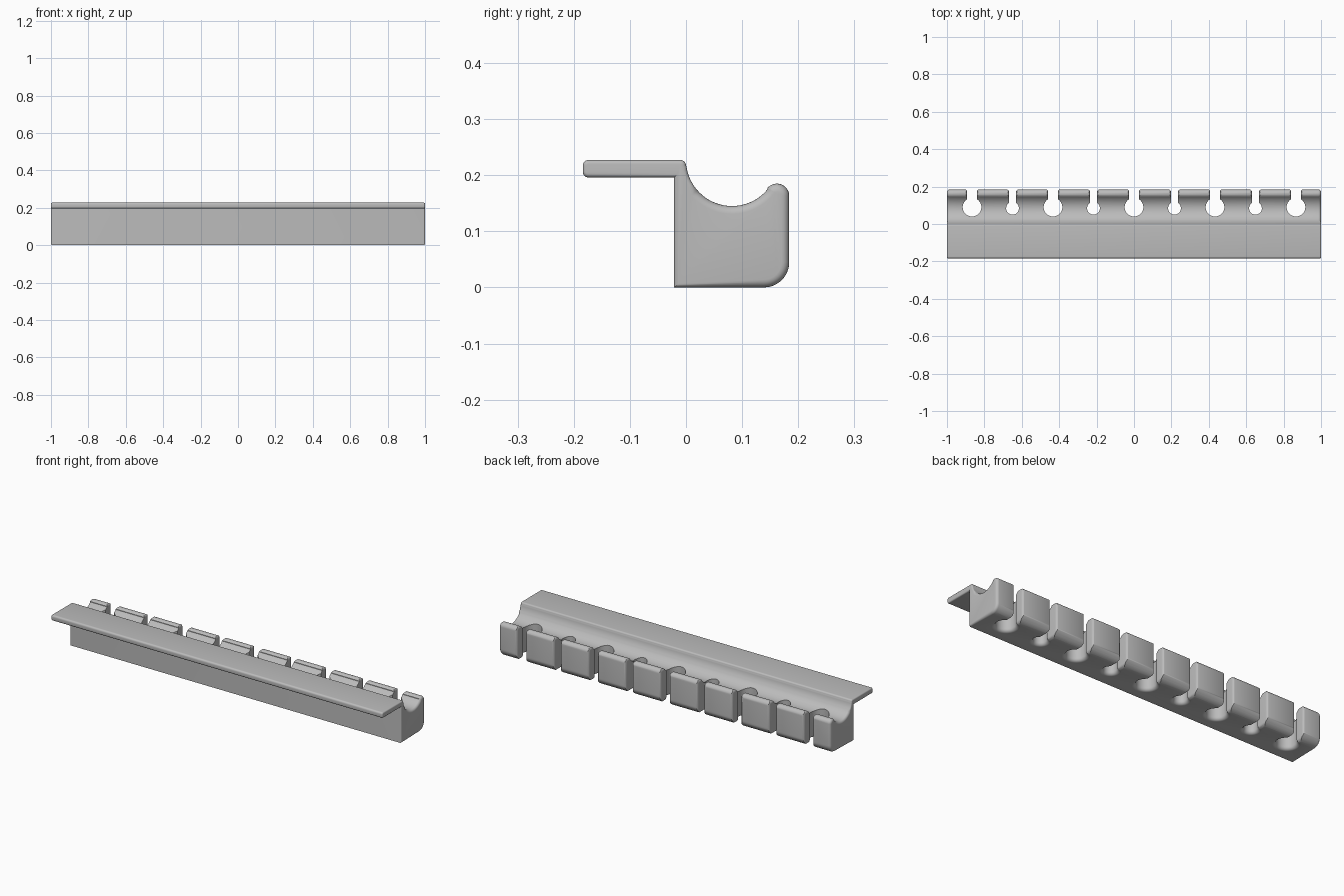
import bpy, bmesh
from math import sin, cos, radians, pi, asin, sqrt
from mathutils import Vector

default = bpy.data.objects.get("Cube")
if default:
    bpy.data.objects.remove(default, do_unlink=True)

grey = bpy.data.materials.new("light_grey")
grey.use_nodes = True
GREY = (0.5, 0.5, 0.5, 1)
grey.diffuse_color = GREY
grey.node_tree.nodes["Principled BSDF"].inputs["Base Color"].default_value = GREY


def arc(cx, cy, r, start, end, steps):
    angles = [radians(start + (end - start) * i / steps) for i in range(steps + 1)]
    return [Vector((cx + r * cos(a), cy + r * sin(a))) for a in angles]


def inset(points, amount):
    """Move each outline point inward along its mitred normal."""
    result = []
    for i, p in enumerate(points):
        a = (p - points[i - 1]).normalized()
        b = (points[(i + 1) % len(points)] - p).normalized()
        na, nb = Vector((-a.y, a.x)), Vector((-b.y, b.x))
        result.append(p + (na + nb) / (1 + na.dot(nb)) * amount(p))
    return result


def loft(bm, rings):
    """Skin a closed solid through rings of equal length."""
    rows = [[bm.verts.new(co) for co in ring] for ring in rings]
    n = len(rows[0])
    for low, high in zip(rows, rows[1:]):
        for i in range(n):
            j = (i + 1) % n
            bm.faces.new((low[i], low[j], high[j], high[i]))
    bm.faces.new(rows[0][::-1])
    bm.faces.new(rows[-1])


def make_object(name, bm):
    bmesh.ops.recalc_face_normals(bm, faces=bm.faces)
    mesh = bpy.data.meshes.new(name)
    bm.to_mesh(mesh)
    bm.free()
    mesh.materials.append(grey)
    obj = bpy.data.objects.new(name, mesh)
    bpy.context.collection.objects.link(obj)
    return obj


# Rail side profile (y, z): block, back lip, trough and front shelf
profile = [Vector((-0.021, 0))]
profile += arc(0.139, 0.045, 0.045, -90, 0, 10)
profile += arc(0.162, 0.163, 0.022, 0, 141, 14)
profile += arc(0.082, 0.227, 0.082, -40, -172, 28)
profile += arc(-0.010, 0.217, 0.010, 0, 90, 6)
profile += arc(-0.174, 0.217, 0.010, 90, 180, 6)
profile += arc(-0.174, 0.206, 0.010, 180, 270, 6)
profile += [Vector((-0.021, 0.196))]


def end_radius(p):
    return 0.014 if p.y < 0.19 and p.x > 0.02 else 0.007


# Rail body with rounded ends
rings = []
STEPS = 5
for side in (-1, 1):
    part = []
    for i in range(STEPS + 1):
        t = i / STEPS * pi / 2
        outline = inset(profile, lambda p: end_radius(p) * (1 - sin(t)))
        part.append([(side * (1 - end_radius(q) * (1 - cos(t))), p.x, p.y)
                     for p, q in zip(outline, profile)])
    rings += part if side < 0 else part[::-1]
bm = bmesh.new()
loft(bm, rings)
rail = make_object("slotted_rail", bm)


def keyhole(cx, cy, radius, half, grow):
    """Plan outline of a round hole with a neck that flares at the back."""
    radius, half, flare = radius + grow, half + grow, 0.014
    a = asin(half / radius)
    right = [Vector((radius * sin(pi - (pi - a) * i / 20), -radius * cos((pi - a) * i / 20)))
             for i in range(21)]
    for i in range(7):
        t = i / 6 * pi / 2
        right.append(Vector((half + flare * (1 - cos(t)), 0.171 - cy + flare * sin(t))))
    right.append(Vector((half + flare, 0.25 - cy)))
    left = [Vector((-p.x, p.y)) for p in reversed(right[1:])]
    return [(cx + p.x, cy + p.y) for p in right + left]


# Cutter height levels, widening to round the lower and upper rims
levels = [(-0.05, 0.018)]
for i in range(7):
    t = i / 6 * pi / 2
    levels.append((0.018 * (1 - cos(t)), 0.018 * (1 - sin(t))))
for i in range(6):
    t = i / 5 * pi / 2
    levels.append((0.172 + 0.014 * sin(t), 0.014 * (1 - cos(t))))
levels.append((0.30, 0.014))

# Alternating large and small keyhole slots
bm = bmesh.new()
for k in range(-4, 5):
    cy, radius, half = (0.09, 0.05, 0.026) if k % 2 == 0 else (0.084, 0.034, 0.019)
    loft(bm, [[(x, y, z) for x, y in keyhole(k * 0.2165, cy, radius, half, grow)]
              for z, grow in levels])
cutter = make_object("slot_cutter", bm)
cutter.hide_render = True
cutter.hide_set(True)

cut = rail.modifiers.new("slots", 'BOOLEAN')
cut.operation = 'DIFFERENCE'
cut.solver = 'EXACT'
cut.object = cutter

# Bake the cut, then smooth the rounded surfaces
bpy.ops.object.select_all(action='DESELECT')
rail.select_set(True)
bpy.context.view_layer.objects.active = rail
bpy.ops.object.modifier_apply(modifier=cut.name)
bpy.data.objects.remove(cutter, do_unlink=True)
bpy.ops.object.shade_smooth_by_angle(angle=radians(30))
